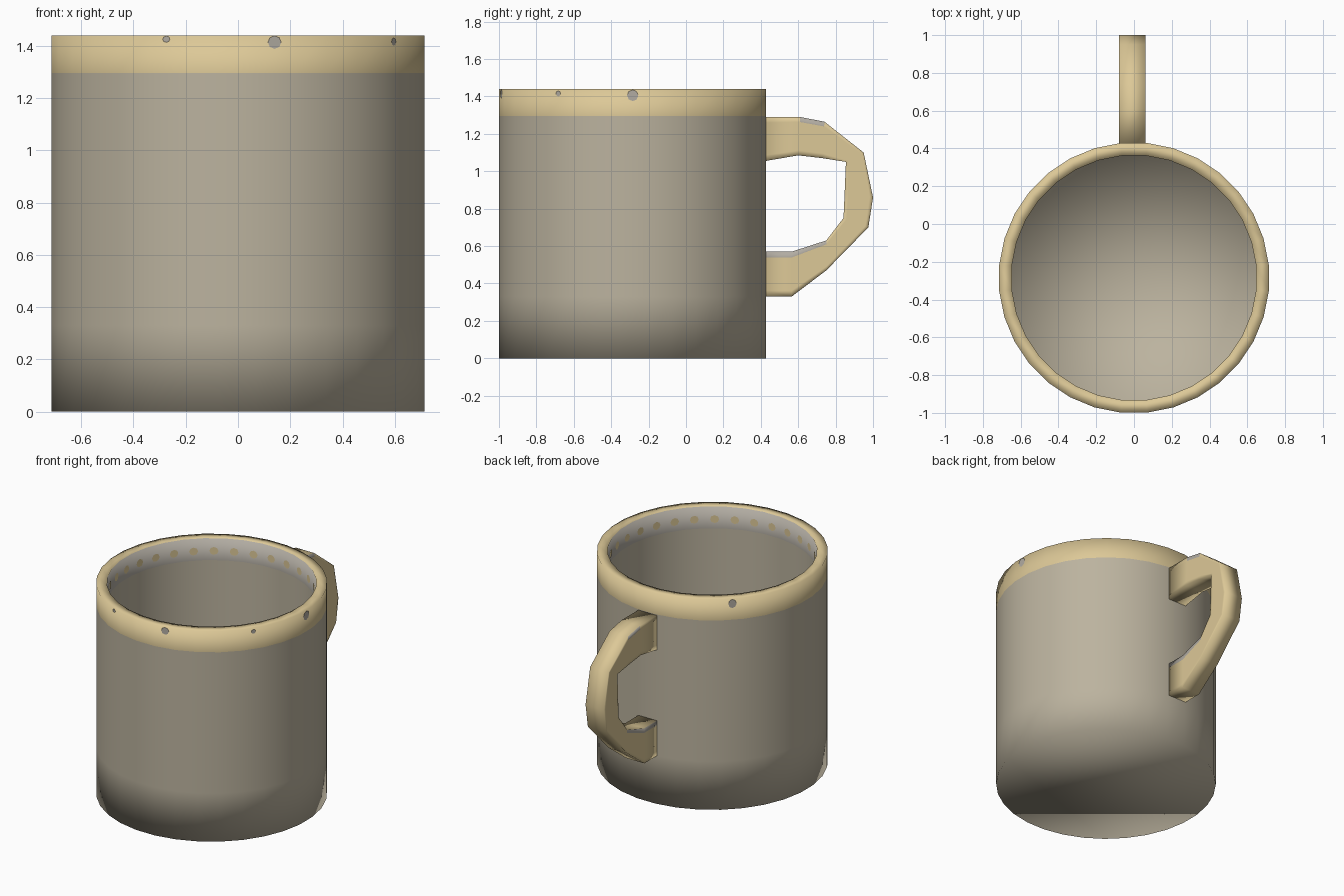
import bpy, bmesh, math

if "Cube" in bpy.data.objects:
    bpy.data.objects.remove(bpy.data.objects["Cube"])

CY, SIDES, R_OUT, R_IN, H = -0.285, 32, 0.717, 0.650, 1.44
STEP = 2 * math.pi / SIDES


def material(name, rgb):
    m = bpy.data.materials.new(name)
    m.diffuse_color = (*rgb, 1)
    m.use_nodes = True
    m.node_tree.nodes["Principled BSDF"].inputs["Base Color"].default_value = m.diffuse_color
    return m


CLAY = material("warm grey clay", (0.50, 0.45, 0.345))
TAN = material("tan glaze", (0.72, 0.58, 0.31))
CHIP = material("chipped grey", (0.44, 0.41, 0.36))
MATS = [CLAY, TAN, CHIP]


def finish(bm, name, smooth=True):
    me = bpy.data.meshes.new(name)
    for f in bm.faces:
        f.smooth = smooth
    bm.to_mesh(me)
    bm.free()
    for m in MATS:
        me.materials.append(m)
    ob = bpy.data.objects.new(name, me)
    bpy.context.collection.objects.link(ob)
    return ob


# Cup: lathed profile, outside bottom -> rim -> inside floor; third value is colour
bm = bmesh.new()
profile = [(R_OUT, 0, 0), (R_OUT, 0.33, 0), (R_OUT, 1.295, 1), (R_OUT, H, 1),
           (R_IN, H, 2), (R_IN, 1.29, 0), (R_IN, 0.30, 0), (R_IN, 0.07, 0)]
rings = []
for r, z, _ in profile:
    rings.append([bm.verts.new((r * math.cos((i + 0.5) * STEP),
                                CY + r * math.sin((i + 0.5) * STEP), z))
                  for i in range(SIDES)])
for k in range(len(rings) - 1):
    a, b = rings[k], rings[k + 1]
    for i in range(SIDES):
        j = (i + 1) % SIDES
        bm.faces.new((a[i], a[j], b[j], b[i])).material_index = profile[k][2]
bm.faces.new(rings[0][::-1])
floor_mid = bm.verts.new((0, CY, 0.07))
for i in range(SIDES):
    bm.faces.new((rings[-1][i], rings[-1][(i + 1) % SIDES], floor_mid))
finish(bm, "cup_body")


# Small flat spots lying on the centre of a wall facet
def spots(name, items, outside, mat):
    bm = bmesh.new()
    apothem = (R_OUT if outside else R_IN) * math.cos(STEP / 2)
    r = apothem + (0.003 if outside else -0.003)
    for facet, z, w, h in items:
        t = facet * STEP
        vs = []
        for k in range(8):
            p = k * math.pi / 4 * (1 if outside else -1)
            u, v = w * math.cos(p), h * math.sin(p)
            vs.append(bm.verts.new((r * math.cos(t) - u * math.sin(t),
                                    CY + r * math.sin(t) + u * math.cos(t), z + v)))
        bm.faces.new(vs).material_index = mat
    finish(bm, name, False)


spots("inner_glaze_dots", [(i, 1.355, 0.028, 0.027) for i in range(SIDES)], False, 1)
spots("rim_chips", [(25, 1.413, 0.026, 0.025), (0, 1.405, 0.03, 0.03),
                    (29, 1.415, 0.015, 0.015), (22, 1.425, 0.015, 0.012),
                    (12, 1.405, 0.026, 0.03)], True, 2)

# Handle: rectangular section swept through (outer y, z, inner y, z) stations
stations = [(0.425, 1.29, 0.425, 1.055), (0.61, 1.29, 0.60, 1.085),
            (0.74, 1.265, 0.73, 1.07), (0.95, 1.10, 0.855, 1.05),
            (1.00, 0.86, 0.848, 0.88), (0.975, 0.70, 0.842, 0.75),
            (0.75, 0.47, 0.75, 0.63), (0.565, 0.33, 0.565, 0.57),
            (0.425, 0.33, 0.425, 0.57)]
bm = bmesh.new()
section = [(0.06, 0), (0.06, 0.13), (0.06, 0.87), (0.06, 1),
           (-0.08, 1), (-0.08, 0.87), (-0.08, 0.13), (-0.08, 0)]
loops = [[bm.verts.new((x, oy + (iy - oy) * t, oz + (iz - oz) * t)) for x, t in section]
         for oy, oz, iy, iz in stations]
for k in range(len(loops) - 1):
    a, b = loops[k], loops[k + 1]
    for i in range(8):
        j = (i + 1) % 8
        f = bm.faces.new((a[i], a[j], b[j], b[i]))
        # worn upper edges of both arms
        worn = (k == 1 and i in (0, 6)) or (k >= 6 and i in (2, 4))
        f.material_index = 2 if worn else 1
for loop in (loops[0], loops[-1]):
    bm.faces.new(loop).material_index = 1
bmesh.ops.recalc_face_normals(bm, faces=bm.faces)
finish(bm, "handle")
